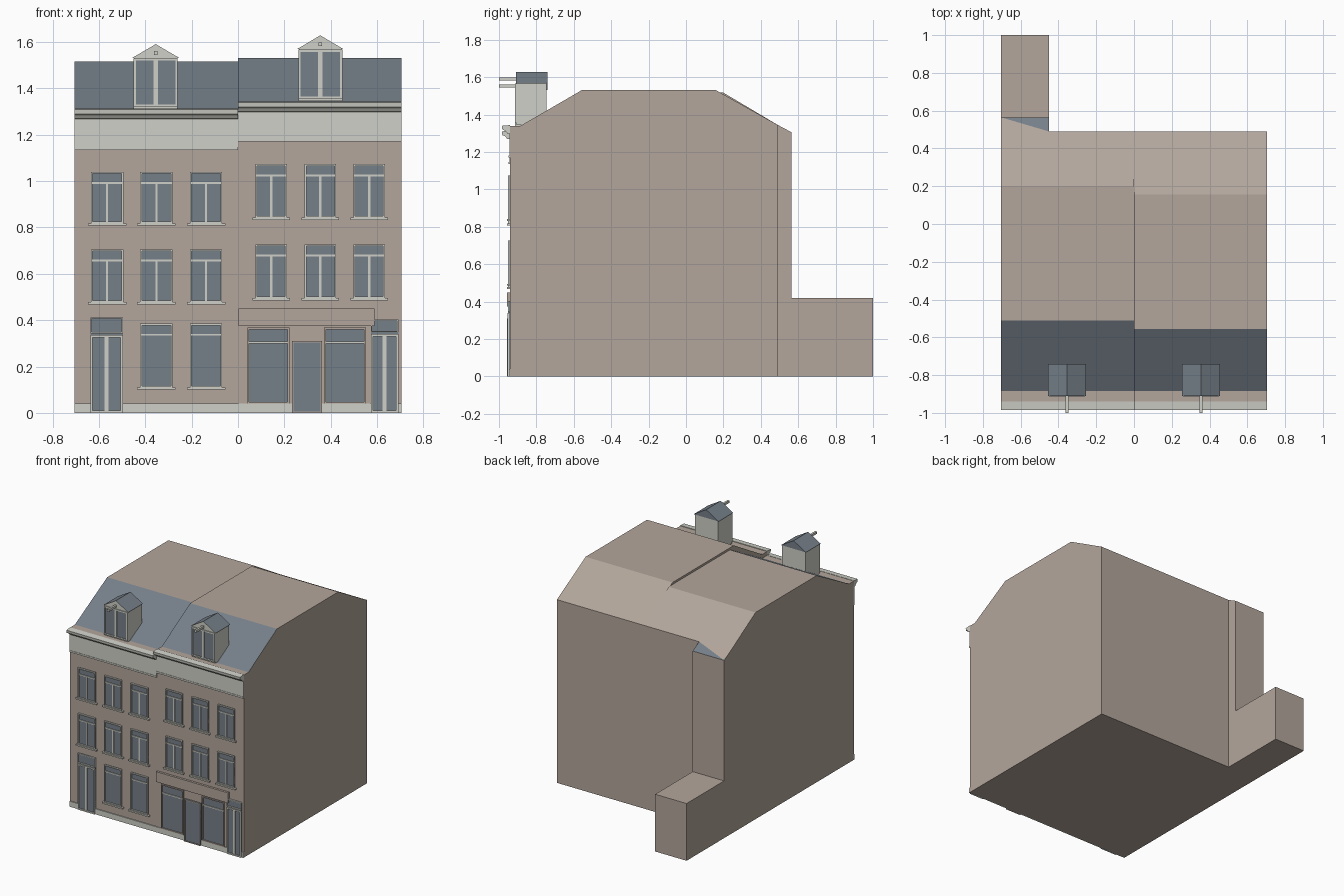
import bpy, bmesh
from mathutils import Matrix, Vector

if "Cube" in bpy.data.objects:
    bpy.data.objects.remove(bpy.data.objects["Cube"])


def material(name, rgb):
    m = bpy.data.materials.new(name)
    m.use_nodes = True
    color = (*rgb, 1)
    m.diffuse_color = color
    m.node_tree.nodes["Principled BSDF"].inputs["Base Color"].default_value = color
    return m


MATS = [material("tan_plaster", (0.45, 0.38, 0.33)),
        material("blue_slate", (0.18, 0.215, 0.25)),
        material("pale_trim", (0.63, 0.63, 0.58))]
TAN, SLATE, PALE = range(3)
WALL = -0.94
HALF = 0.705


def finish(bm, name):
    bmesh.ops.recalc_face_normals(bm, faces=bm.faces)
    mesh = bpy.data.meshes.new(name)
    bm.to_mesh(mesh)
    bm.free()
    for m in MATS:
        mesh.materials.append(m)
    ob = bpy.data.objects.new(name, mesh)
    bpy.context.collection.objects.link(ob)
    return ob


def box(bm, x0, x1, y0, y1, z0, z1, mat):
    lo, hi = Vector((x0, y0, z0)), Vector((x1, y1, z1))
    size = hi - lo
    res = bmesh.ops.create_cube(bm, size=1, matrix=Matrix.Translation((lo + hi) / 2)
                                @ Matrix.Diagonal((*size, 1)))
    for f in {f for v in res["verts"] for f in v.link_faces}:
        f.material_index = mat
    return res["verts"]


def plate(bm, x0, x1, z0, z1, depth, mat):
    """Box fixed to the front wall, standing out by depth."""
    box(bm, x0, x1, WALL - depth, WALL + 0.002, z0, z1, mat)


def extrude_x(bm, profile, x0, x1, mat):
    """Sweep a (y, z) outline from x0 to x1."""
    face = bm.faces.new([bm.verts.new((x0, y, z)) for y, z in profile])
    res = bmesh.ops.extrude_face_region(bm, geom=[face])
    verts = [g for g in res["geom"] if isinstance(g, bmesh.types.BMVert)]
    bmesh.ops.translate(bm, verts=verts, vec=(x1 - x0, 0, 0))
    for f in {f for v in verts for f in v.link_faces} | {face}:
        f.material_index = mat


def house(name, x0, x1, eave, top, ridge_front, ridge_back):
    bm = bmesh.new()
    extrude_x(bm, [(WALL, 0), (WALL, eave), (-0.885, eave), (ridge_front, top),
                   (ridge_back, top), (0.49, 1.345), (0.49, 0)], x0, x1, TAN)
    bmesh.ops.recalc_face_normals(bm, faces=bm.faces)
    for f in bm.faces:  # front roof slope
        if f.normal.y < -0.2 and f.normal.z > 0.3:
            f.material_index = SLATE
    finish(bm, name)


def cornice(name, x0, x1, bottom, top):
    bm = bmesh.new()
    plate(bm, x0, x1, bottom, top - 0.03, 0.005, PALE)
    plate(bm, x0, x1, bottom, bottom + 0.012, 0.008, PALE)
    outline = [(0, -0.042), (0.016, -0.04), (0.026, -0.026), (0.042, -0.02),
               (0.045, 0), (0, 0.004)]
    extrude_x(bm, [(WALL - d, top + z) for d, z in outline], x0, x1, PALE)
    finish(bm, name)


def frame(bm, x0, x1, z0, z1, depth, t, mat):
    for a, b in ((x0, x0 + t), (x1 - t, x1)):
        plate(bm, a, b, z0, z1, depth, mat)
    for a, b in ((z0, z0 + t), (z1 - t, z1)):
        plate(bm, x0 + t, x1 - t, a, b, depth, mat)


def window(name, cx, z0, z1, width=0.14, mullion=True):
    bm = bmesh.new()
    x0, x1 = cx - width / 2, cx + width / 2
    bar = z1 - 0.048
    plate(bm, x0, x1, z0, z1, 0.004, SLATE)
    frame(bm, x0, x1, z0, z1, 0.013, 0.007, PALE)
    plate(bm, x0, x1, bar - 0.004, bar + 0.004, 0.01, PALE)
    if mullion:
        plate(bm, cx - 0.005, cx + 0.005, z0, bar, 0.009, PALE)
    plate(bm, x0 - 0.013, x1 + 0.013, z0 - 0.01, z0, 0.018, PALE)
    finish(bm, name)


def front_door(name, x0, x1, head, top):
    bm = bmesh.new()
    cx = (x0 + x1) / 2
    plate(bm, x0, x1, 0, top, 0.006, SLATE)
    frame(bm, x0, x1, 0, head, 0.014, 0.01, PALE)
    frame(bm, x0, x1, head + 0.008, top, 0.013, 0.005, PALE)
    plate(bm, cx - 0.008, cx + 0.008, 0, head, 0.012, PALE)
    finish(bm, name)


def dormer(name, cx, sill, eave, ridge):
    bm = bmesh.new()
    w, front, back = 0.095, -0.905, -0.745
    box(bm, cx - w, cx + w, front, back, sill - 0.01, eave, PALE)
    # gabled top with slate slopes
    for y0, y1, grow, lift, mat in ((front, back, 0, 0, PALE),
                                    (front - 0.005, back + 0.005, 0.006, 0.004, SLATE)):
        verts = box(bm, cx - w - grow, cx + w + grow, y0, y1, eave + lift / 2, ridge + lift, mat)
        for v in verts:
            if v.co.z > eave + 0.02:
                v.co.x = cx
        for f in {f for v in verts for f in v.link_faces}:
            f.material_index = PALE if f.normal.y < -0.9 else mat
        bmesh.ops.remove_doubles(bm, verts=verts, dist=0.0005)
    # glazing with pale bars
    box(bm, cx - w + 0.008, cx + w - 0.008, front - 0.004, front + 0.01,
        sill + 0.008, eave - 0.008, SLATE)
    for x in (cx - w + 0.005, cx - 0.004, cx + 0.004, cx + w - 0.005):
        box(bm, x - 0.005, x + 0.005, front - 0.008, front, sill, eave, PALE)
    for z in (sill, eave - 0.01):
        box(bm, cx - w, cx + w, front - 0.008, front, z, z + 0.01, PALE)
    finish(bm, name)
    # hoisting beam
    bm = bmesh.new()
    box(bm, cx - 0.007, cx + 0.007, -1.0, front, ridge - 0.043, ridge - 0.026, PALE)
    finish(bm, name + "_beam")


# main volumes
house("west_house", -HALF, 0, 1.312, 1.517, -0.51, 0.2)
house("east_house", 0, HALF, 1.34, 1.532, -0.555, 0.157)

# tall rear bay with a slate corner
bm = bmesh.new()
verts = box(bm, -HALF, -0.45, 0.49, 0.565, 0, 1.305, TAN)
tops = [v for v in verts if v.co.z > 1]
for v in tops:
    if v.co.y < 0.5:
        v.co.z = 1.345
near = next(v for v in tops if v.co.y < 0.5 and v.co.x > -0.5)
far = next(v for v in tops if v.co.y > 0.5 and v.co.x < -0.5)
bmesh.ops.connect_vert_pair(bm, verts=[near, far])
for f in bm.faces:
    if len(f.verts) == 3 and f.calc_center_median().x > -0.56:
        f.material_index = SLATE
finish(bm, "rear_bay")

# low rear annex
bm = bmesh.new()
box(bm, -HALF, -0.45, 0.56, 1.0, 0, 0.42, TAN)
finish(bm, "rear_annex")

cornice("west_cornice", -HALF, 0, 1.135, 1.31)
cornice("east_cornice", 0, HALF, 1.17, 1.34)
dormer("west_dormer", -0.355, 1.32, 1.53, 1.587)
dormer("east_dormer", 0.355, 1.355, 1.567, 1.625)

# windows
for i, cx in enumerate((-0.565, -0.352, -0.138)):
    window(f"west_upper_window_{i}", cx, 0.818, 1.04)
    window(f"west_middle_window_{i}", cx, 0.478, 0.705)
    if i:
        window(f"west_ground_window_{i}", cx, 0.11, 0.385, mullion=False)
for i, cx in enumerate((0.143, 0.355, 0.566)):
    window(f"east_upper_window_{i}", cx, 0.842, 1.073, 0.135)
    window(f"east_middle_window_{i}", cx, 0.495, 0.727, 0.135)

front_door("west_door", -0.637, -0.497, 0.335, 0.412)
front_door("east_door", 0.573, 0.692, 0.34, 0.402)

# shopfront
bm = bmesh.new()
plate(bm, 0.003, 0.572, 0.04, 0.375, 0.003, TAN)
plate(bm, 0.003, 0.588, 0.375, 0.45, 0.016, TAN)
for x0, x1 in ((0.04, 0.222), (0.372, 0.552)):
    plate(bm, x0, x1, 0.04, 0.368, 0.005, SLATE)
    frame(bm, x0, x1, 0.04, 0.368, 0.013, 0.008, TAN)
    plate(bm, x0, x1, 0.3, 0.308, 0.012, PALE)
plate(bm, 0.233, 0.362, 0, 0.31, 0.012, SLATE)
frame(bm, 0.233, 0.362, 0, 0.31, 0.017, 0.006, TAN)
finish(bm, "shopfront")

# plinth between the doors
bm = bmesh.new()
for x0, x1 in ((-HALF, -0.637), (-0.497, 0.233), (0.362, 0.573), (0.692, HALF)):
    plate(bm, x0, x1, 0, 0.04, 0.007, PALE)
finish(bm, "plinth")
